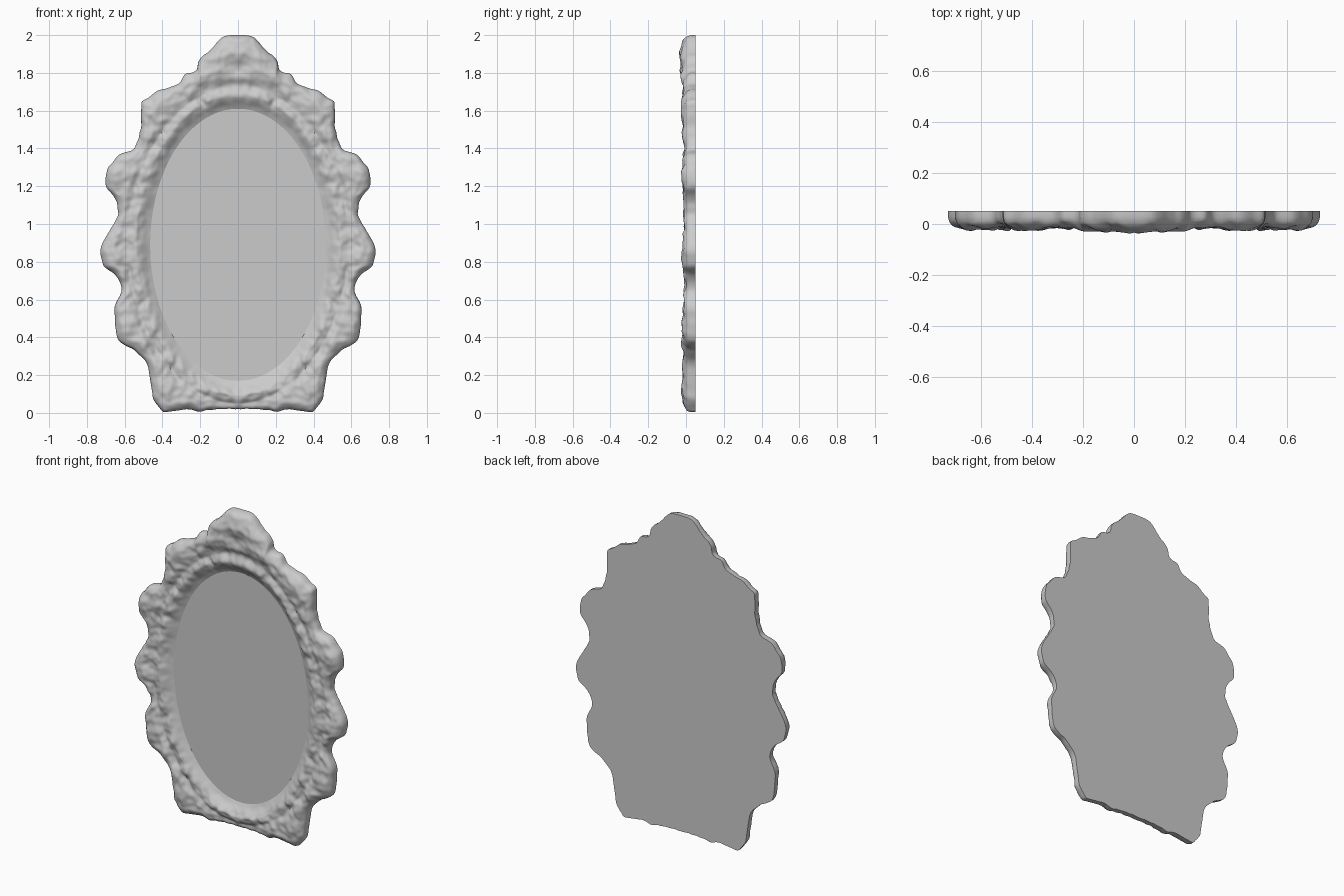
import bpy, math
from mathutils import Vector, noise

if "Cube" in bpy.data.objects:
    bpy.data.objects.remove(bpy.data.objects["Cube"])

CZ, RX, RZ = 0.89, 0.465, 0.72      # oval opening: centre height and radii
BACK, GLASS = 0.05, 0.03
HALF, RINGS = 230, 34

# right half of the silhouette, bottom to top (x, z)
HALF_OUTLINE = [(0, .02), (.14, .02), (.2, .006), (.275, .022), (.40, 0), (.45, .07), (.46, .15),
                (.48, .27), (.56, .34), (.64, .38), (.655, .505), (.65, .575), (.61, .655),
                (.645, .73), (.72, .78), (.73, .88), (.68, .965), (.63, 1.05), (.65, 1.14),
                (.705, 1.20), (.70, 1.28), (.63, 1.37), (.545, 1.40), (.512, 1.5), (.512, 1.65),
                (.41, 1.71), (.31, 1.74), (.28, 1.795), (.215, 1.81), (.21, 1.87), (.16, 1.91),
                (.07, 2.0), (0, 2.0)]

# carved bosses (x, z, radius, height), repeated on both sides
BOSSES = [(0, 1.88, .12, .018), (0, 1.82, .035, -.015), (.17, 1.78, .06, .014), (.42, 1.62, .07, .010),
          (.44, 1.47, .05, .010), (.63, 1.25, .06, .010), (.55, 1.27, .04, .008), (.64, .85, .06, .010),
          (.56, .93, .04, .008), (.58, .47, .06, .010), (.5, .36, .04, .008), (.38, .15, .07, .012),
          (0, .09, .06, .006), (.2, .08, .05, .006)]

# section of the moulding: distance from the opening -> y
SECTION = [(0, GLASS), (.02, .02), (.05, 0), (.075, -.012), (.10, -.008),
           (.12, .0), (.155, -.012), (.6, -.014)]


def sample(table, v):
    for (a, fa), (b, fb) in zip(table, table[1:]):
        if v <= b:
            return fa + (fb - fa) * (v - a) / (b - a)
    return table[-1][1]


def resample(points, n):
    pts = [Vector(p) for p in points]
    run = [0]
    for a, b in zip(pts, pts[1:]):
        run.append(run[-1] + (b - a).length)
    xs = [(r, p.x) for r, p in zip(run, pts)]
    zs = [(r, p.y) for r, p in zip(run, pts)]
    out = [Vector((sample(xs, run[-1] * i / n), sample(zs, run[-1] * i / n))) for i in range(n + 1)]
    # soften the corners, then roughen the edge slightly
    for _ in range(2):
        out = [out[0]] + [(out[i - 1] + out[i] * 2 + out[i + 1]) / 4 for i in range(1, n)] + [out[n]]
    centre = Vector((0, CZ))
    for i in range(1, n):
        wob = .007 * noise.noise(Vector((out[i].x * 22, out[i].y * 22, 5)))
        out[i] += (out[i] - centre).normalized() * wob
        out[i].y = min(2, max(0, out[i].y))
    return out


def front_y(x, z, d, e):
    ax = abs(x)
    y = sample(SECTION, d)
    ang = math.atan2((z - CZ) / RZ, ax / RX)
    # rope beads along the inner moulding
    y -= .004 * math.cos(ang * 48 + d * 25) * math.exp(-((d - .075) / .025) ** 2)
    fade = min(1, d / .08)
    y -= fade * .014 * noise.noise(Vector((ax * 13, z * 13, 1)))
    y -= fade * .008 * noise.noise(Vector((ax * 30, z * 30, 2)))
    for bx, bz, r, h in BOSSES:
        y -= fade * h * math.exp(-((ax - bx) ** 2 + (z - bz) ** 2) / (r * r))
    # roll over towards the outer edge
    k = math.sqrt(max(0, 1 - (1 - min(e / .06, 1)) ** 2))
    return max(-.045, .028 + (y - .028) * k)


def make(name, verts, faces):
    me = bpy.data.meshes.new(name)
    me.from_pydata(verts, [], faces)
    me.update()
    ob = bpy.data.objects.new(name, me)
    bpy.context.collection.objects.link(ob)
    bpy.ops.object.select_all(action='DESELECT')
    ob.select_set(True)
    bpy.context.view_layer.objects.active = ob
    bpy.ops.object.shade_smooth_by_angle(angle=math.radians(50))
    return ob


right = resample(HALF_OUTLINE, HALF)
outline = right + [Vector((-p.x, p.y)) for p in right[-2:0:-1]]
n = len(outline)

# matching loops on the same rays: oval opening and rectangular back recess
oval, recess = [], []
for p in outline:
    v = Vector((p.x, p.y - CZ))
    oval.append(v / math.hypot(v.x / RX, v.y / RZ) + Vector((0, CZ)))
    s = min(.49 / max(abs(v.x), 1e-6), (.79 if v.y > 0 else .72) / max(abs(v.y), 1e-6), .96)
    recess.append(v * s + Vector((0, CZ)))

# carved frame: front rings, side wall, back border
loops = []
for r in range(RINGS + 1):
    t = r / RINGS
    t = .6 * t + .4 * math.sin(t * math.pi / 2)
    loop = []
    for a, b in zip(oval, outline):
        q, length = a.lerp(b, t), (b - a).length
        loop.append((q.x, front_y(q.x, q.y, t * length, (1 - t) * length), q.y))
    loops.append(loop)
loops.append([(p.x, BACK, p.y) for p in outline])
loops.append([(p.x, BACK, p.y) for p in recess])
faces = []
for r in range(len(loops) - 1):
    for i in range(n):
        j = (i + 1) % n
        faces.append((r * n + i, (r + 1) * n + i, (r + 1) * n + j, r * n + j))
make("carved_frame", [v for loop in loops for v in loop], faces)

# oval mirror glass
glass_y = front_y(0, CZ + RZ, 0, 1)
make("mirror_glass", [(p.x, glass_y, p.y) for p in oval] + [(0, glass_y, CZ)],
     [(n, i, (i + 1) % n) for i in range(n)])

# flat backing board
make("backing_board", [(p.x, BACK, p.y) for p in recess] + [(0, BACK, CZ)],
     [(n, (i + 1) % n, i) for i in range(n)])
